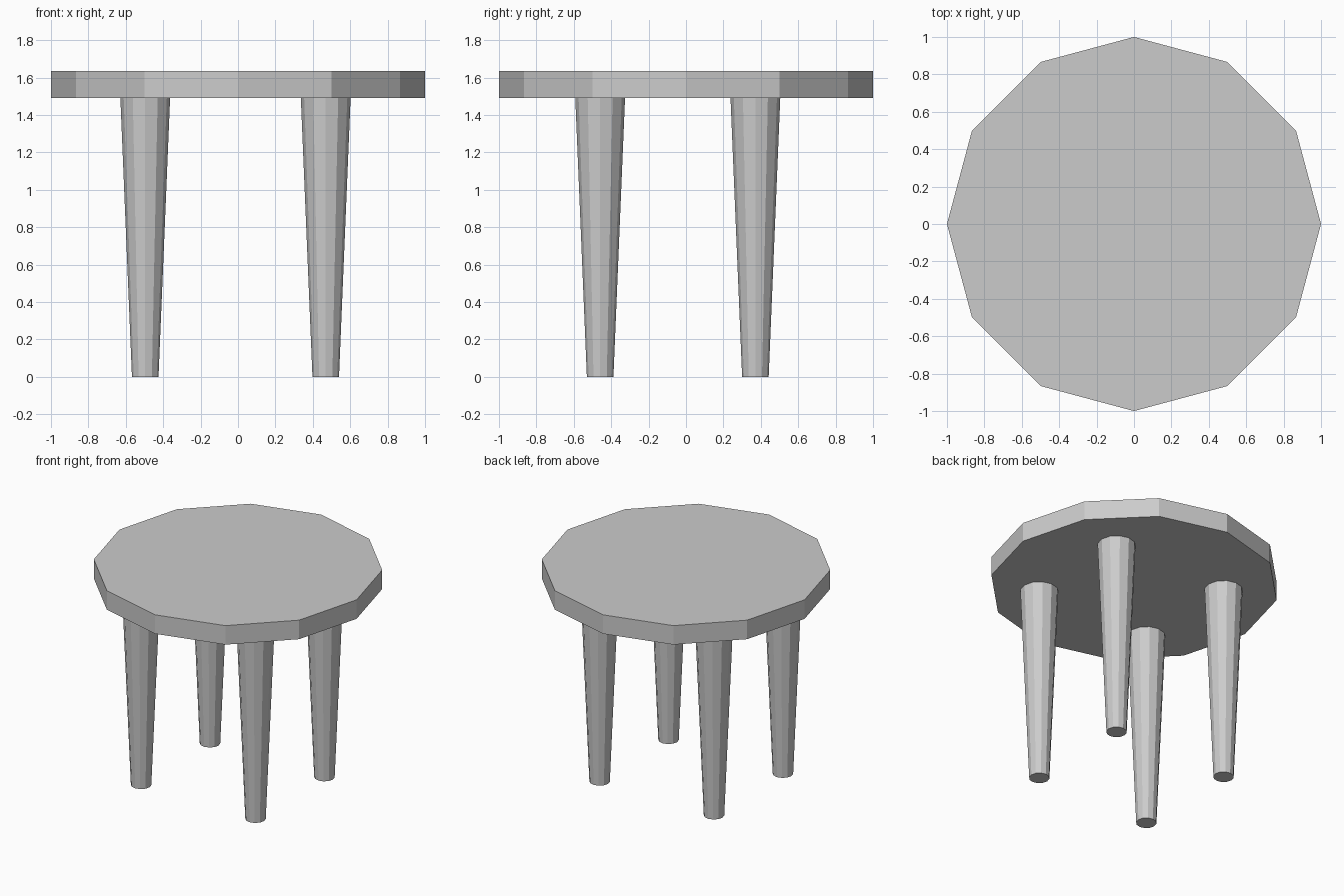
import bpy

if "Cube" in bpy.data.objects:
    bpy.data.objects.remove(bpy.data.objects["Cube"])

SIDES = 12
TOP_Z, UNDER_Z = 1.635, 1.49


def tapered_cylinder(name, x, y, z0, z1, r0, r1):
    bpy.ops.mesh.primitive_cone_add(
        vertices=SIDES, radius1=r0, radius2=r1, depth=z1 - z0,
        location=(x, y, (z0 + z1) / 2), rotation=(0, 0, 0))
    obj = bpy.context.object
    obj.name = name
    return obj


# Twelve-sided table top
tapered_cylinder("table_top", 0, 0, UNDER_Z, TOP_Z, 1.0, 1.0)

# Four legs, narrower at the foot, set slightly off centre
for side, x in (("left", -0.496), ("right", 0.469)):
    for end, y in (("front", -0.459), ("back", 0.371)):
        tapered_cylinder(f"{end}_{side}_leg", x, y, 0, UNDER_Z, 0.071, 0.133)
